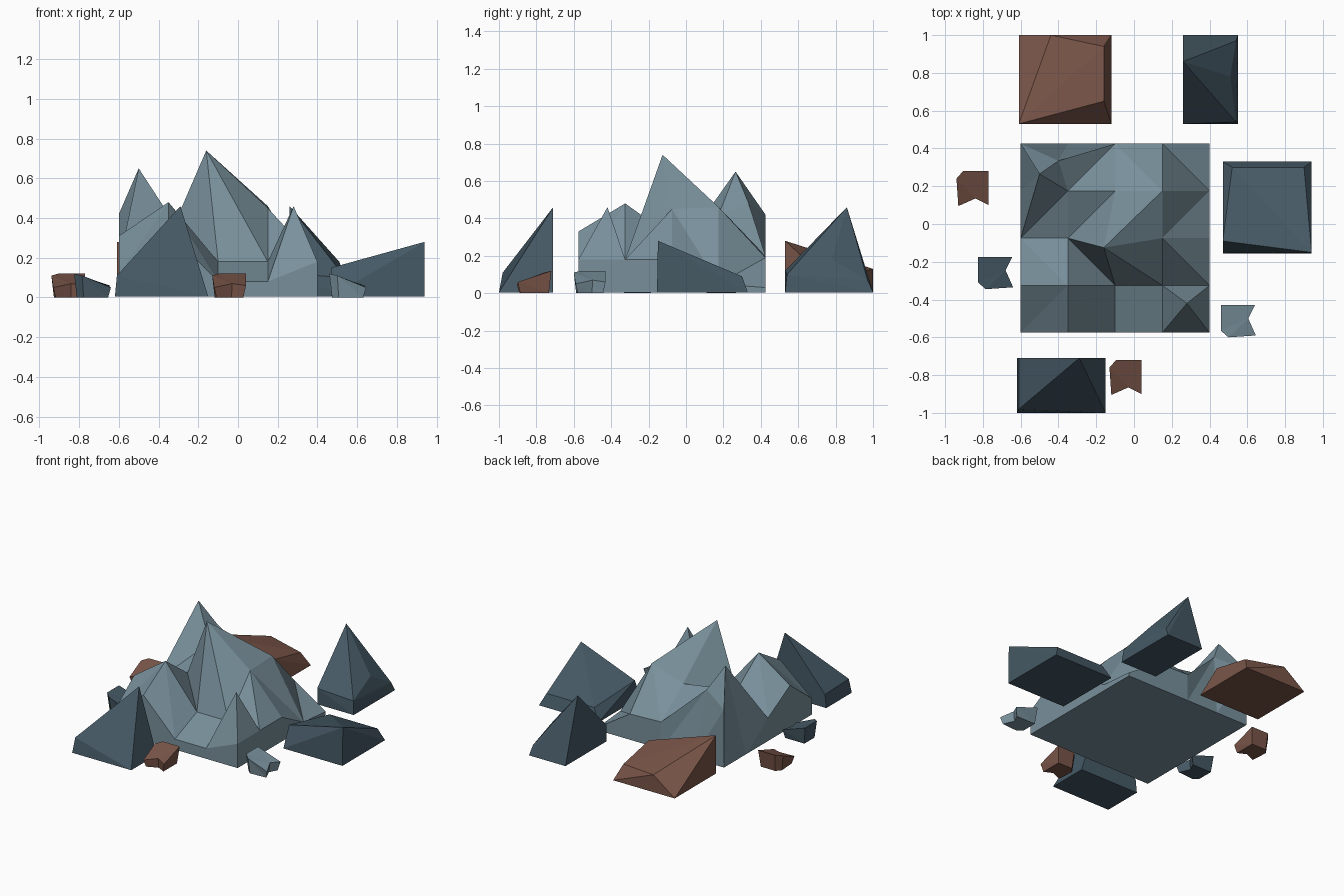
import bpy
import bmesh
from mathutils import Matrix, Vector

default_cube = bpy.data.objects.get("Cube")
if default_cube:
    bpy.data.objects.remove(default_cube, do_unlink=True)


def make_material(name, rgb):
    material = bpy.data.materials.new(name)
    material.use_nodes = True
    color = (*rgb, 1)
    material.diffuse_color = color
    shader = material.node_tree.nodes["Principled BSDF"]
    shader.inputs["Base Color"].default_value = color
    shader.inputs["Roughness"].default_value = 0.9
    return material


light_stone = make_material("light blue grey stone", (0.19, 0.28, 0.33))
dark_stone = make_material("dark blue grey stone", (0.06, 0.10, 0.13))
brown_stone = make_material("brown stone", (0.19, 0.09, 0.065))


def finish(name, bm, material):
    """Turn a bmesh into a flat shaded object with one material."""
    bmesh.ops.recalc_face_normals(bm, faces=bm.faces[:])
    mesh = bpy.data.meshes.new(name)
    bm.to_mesh(mesh)
    bm.free()
    mesh.materials.append(material)
    obj = bpy.data.objects.new(name, mesh)
    bpy.context.collection.objects.link(obj)
    return obj


# Mountain: a coarse terrain grid with a few vertices pulled into peaks
STEP, LEFT, FRONT, GROUND = 0.25, -0.6, -0.575, 0.005
heights = [
    [0.12, 0.33, 0.08, 0.08, 0.18],
    [0.31, 0.48, 0.18, 0.18, 0.18],
    [0.17, 0.30, 0.74, 0.45, 0.18],
    [0.65, 0.42, 0.38, 0.46, 0.05],
    [0.42, 0.48, 0.20, 0.19, 0.03],
]
# Sideways pull of single grid vertices, keyed by (column, row)
pulled = {(2, 2): (-0.06, -0.05), (0, 3): (0.1, 0.09), (1, 4): (-0.05, -0.09)}
# Diagonal of each cell, front row first: u rises to the right, d falls, p is a peak
cell_cuts = ["udup", "dddd", "uuuu", "uudd"]
small_peak = (0.28, -0.42, 0.46)


def grid_point(column, row):
    return Vector((LEFT + column * STEP, FRONT + row * STEP, GROUND))


def build_mountain():
    bm = bmesh.new()
    top = {}
    for row, line in enumerate(heights):
        for column, height in enumerate(line):
            point = grid_point(column, row)
            dx, dy = pulled.get((column, row), (0, 0))
            top[column, row] = bm.verts.new((point.x + dx, point.y + dy, height))

    # Terrain triangles
    for row, cuts in enumerate(cell_cuts):
        for column, cut in enumerate(cuts):
            a, b = top[column, row], top[column + 1, row]
            c, d = top[column + 1, row + 1], top[column, row + 1]
            if cut == "u":
                triangles = [(a, b, c), (a, c, d)]
            elif cut == "d":
                triangles = [(a, b, d), (b, c, d)]
            else:
                tip = bm.verts.new(small_peak)
                triangles = [(a, b, tip), (b, c, tip), (c, d, tip), (d, a, tip)]
            for triangle in triangles:
                bm.faces.new(triangle)

    # Side walls and underside
    n = len(cell_cuts)
    rim = [(i, 0) for i in range(n)] + [(n, i) for i in range(n)]
    rim += [(n - i, n) for i in range(n)] + [(0, n - i) for i in range(n)]
    foot = {key: bm.verts.new(grid_point(*key)) for key in rim}
    for key, following in zip(rim, rim[1:] + rim[:1]):
        bm.faces.new((foot[key], foot[following], top[following]))
        bm.faces.new((foot[key], top[following], top[key]))
    bm.faces.new([foot[key] for key in reversed(rim)])
    return finish("mountain", bm, light_stone)


def build_boulder(name, x_range, y_range, crown, material):
    """Chiselled hull over a rectangular footprint and a crown of upper corners."""
    bm = bmesh.new()
    footprint = [(x, y, GROUND) for x in x_range for y in y_range]
    for point in footprint + crown:
        bm.verts.new(point)
    bmesh.ops.convex_hull(bm, input=bm.verts[:])
    loose = [vert for vert in bm.verts if not vert.link_faces]
    bmesh.ops.delete(bm, geom=loose, context="VERTS")
    return finish(name, bm, material)


def build_stone(name, place, turned, material):
    """Small wedge, tall at the back, with a notch in its front."""
    bm = bmesh.new()
    upper = [bm.verts.new(point) for point in stone_rim]
    lower = [bm.verts.new((x * 0.85, y * 0.85, 0)) for x, y, z in stone_rim]
    notch, others = upper[0], upper[1:]
    for a, b in zip(others, others[1:]):
        bm.faces.new((notch, a, b))
    for i in range(len(upper)):
        bm.faces.new((upper[i - 1], lower[i - 1], lower[i]))
        bm.faces.new((upper[i - 1], lower[i], upper[i]))
    bm.faces.new(lower)
    matrix = Matrix.Translation(place)
    if turned:
        matrix = matrix @ QUARTER_TURN
    bmesh.ops.transform(bm, matrix=matrix, verts=bm.verts[:])
    return finish(name, bm, material)


build_mountain()

# Large boulders around the mountain
build_boulder("front_boulder", (-0.62, -0.15), (-1.0, -0.71),
              [(-0.61, -0.98, 0.11), (-0.61, -0.71, 0.1), (-0.29, -0.71, 0.46)],
              dark_stone)
build_boulder("back_brown_boulder", (-0.61, -0.12), (0.53, 1.0),
              [(-0.61, 0.53, 0.28), (-0.44, 1.0, 0.13),
               (-0.16, 0.94, 0.11), (-0.16, 0.65, 0.17)],
              brown_stone)
build_boulder("back_dark_boulder", (0.26, 0.55), (0.53, 1.0),
              [(0.26, 0.53, 0.12), (0.54, 0.54, 0.1), (0.54, 0.97, 0.07),
               (0.51, 0.78, 0.18), (0.26, 0.86, 0.46)],
              dark_stone)
build_boulder("side_boulder", (0.47, 0.94), (-0.155, 0.33),
              [(0.47, -0.09, 0.15), (0.52, 0.3, 0.09),
               (0.9, 0.3, 0.09), (0.94, -0.15, 0.28)],
              dark_stone)

# Small stones share one rim, starting at the notch
stone_rim = [
    (0.015, -0.055, 0.07), (0.085, -0.09, 0.06), (0.085, 0.09, 0.12),
    (-0.05, 0.09, 0.12), (-0.085, 0.05, 0.11), (-0.075, -0.095, 0.05),
]
QUARTER_TURN = Matrix(((0, -1, 0), (1, 0, 0), (0, 0, 1))).to_4x4()
stones = [
    ("left_brown_stone", (-0.855, 0.19, 0), False, brown_stone),
    ("front_brown_stone", (-0.045, -0.81, 0), False, brown_stone),
    ("dark_stone", (-0.735, -0.26, 0), True, dark_stone),
    ("light_stone", (0.55, -0.515, 0), True, light_stone),
]
for stone in stones:
    build_stone(*stone)
